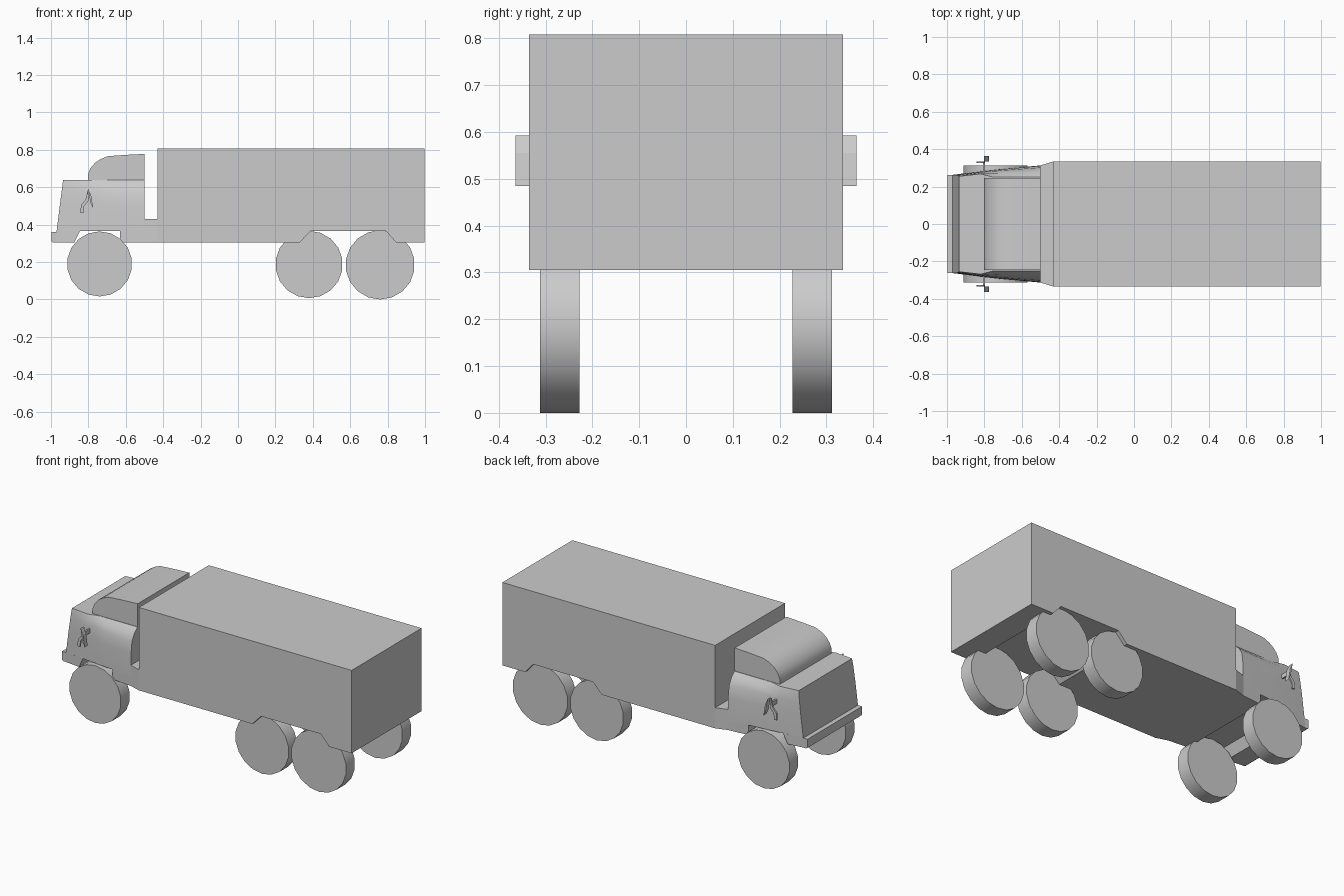
import bpy, bmesh, math
from mathutils import Vector

if "Cube" in bpy.data.objects:
    bpy.data.objects.remove(bpy.data.objects["Cube"], do_unlink=True)

GREY = (0.6, 0.6, 0.6, 1)
grey = bpy.data.materials.new("plain grey")
grey.use_nodes = True
grey.diffuse_color = GREY
grey.node_tree.nodes["Principled BSDF"].inputs["Base Color"].default_value = GREY


def finish(name, bm, smooth=None):
    bmesh.ops.recalc_face_normals(bm, faces=bm.faces)
    mesh = bpy.data.meshes.new(name)
    bm.to_mesh(mesh)
    bm.free()
    mesh.materials.append(grey)
    obj = bpy.data.objects.new(name, mesh)
    bpy.context.collection.objects.link(obj)
    if smooth:
        bpy.ops.object.select_all(action='DESELECT')
        obj.select_set(True)
        bpy.context.view_layer.objects.active = obj
        bpy.ops.object.shade_smooth_by_angle(angle=math.radians(smooth))
    return obj


def loft(name, rings, smooth=None):
    """Skin closed rings of points and cap both ends."""
    bm = bmesh.new()
    loops = [[bm.verts.new(p) for p in ring] for ring in rings]
    for a, b in zip(loops, loops[1:]):
        for i in range(len(a)):
            j = (i + 1) % len(a)
            bm.faces.new((a[i], a[j], b[j], b[i]))
    bm.faces.new(loops[0])
    bm.faces.new(loops[-1])
    return finish(name, bm, smooth)


def extrude_across(name, profile, y0, y1, smooth=None):
    """Side profile of (x, z) points carried from y0 to y1."""
    return loft(name, [[(x, y, z) for x, z in profile] for y in (y0, y1)], smooth)


def plan(z, half):
    """Symmetrical outline at height z from (x, half width) points."""
    return [(x, w, z) for x, w in half] + [(x, -w, z) for x, w in reversed(half)]


# Cargo body with the rear wheel openings
extrude_across("cargo_body", [
    (-0.43, 0.305), (0.33, 0.305), (0.39, 0.367), (0.79, 0.367),
    (0.845, 0.305), (0.997, 0.305), (0.997, 0.808), (-0.43, 0.808)], -0.335, 0.335)

# Cab shell, drawn in towards the shoulder line
loft("cab_shell", [
    plan(0.365, [(-0.97, 0.262), (-0.82, 0.282), (-0.7, 0.295), (-0.5, 0.313)]),
    plan(0.50, [(-0.953, 0.262), (-0.82, 0.28), (-0.7, 0.293), (-0.5, 0.311)]),
    plan(0.57, [(-0.944, 0.26), (-0.82, 0.277), (-0.7, 0.287), (-0.5, 0.302)]),
    plan(0.61, [(-0.939, 0.258), (-0.82, 0.273), (-0.7, 0.273), (-0.5, 0.28)]),
    plan(0.638, [(-0.935, 0.255), (-0.82, 0.268), (-0.75, 0.25), (-0.5, 0.25)])], 40)

# Skirts in front of and behind the front wheel opening
loft("front_skirt", [
    plan(0.305, [(-0.975, 0.262), (-0.875, 0.274)]),
    plan(0.365, [(-0.97, 0.262), (-0.845, 0.279)])])
loft("rear_skirt", [
    plan(z, [(-0.63, 0.301), (-0.5, 0.313), (-0.43, 0.335)]) for z in (0.305, 0.365)])
loft("cab_step", [plan(z, [(-0.5, 0.313), (-0.43, 0.335)]) for z in (0.365, 0.43)])

# Rounded cab roof
extrude_across("cab_roof", [
    (-0.5, 0.638), (-0.803, 0.638), (-0.802, 0.67), (-0.79, 0.7), (-0.765, 0.73),
    (-0.735, 0.75), (-0.695, 0.766), (-0.6, 0.773), (-0.5, 0.778)], -0.247, 0.247, 40)

# Bumper
extrude_across("bumper", [
    (-0.998, 0.31), (-0.99, 0.305), (-0.95, 0.305), (-0.95, 0.362), (-0.998, 0.362)],
    -0.262, 0.262)

# Mirrors: a leaning blade and a bracket on each side
for side, s in (("left", 1), ("right", -1)):
    extrude_across(side + "_mirror", [
        (-0.802, 0.593), (-0.785, 0.555), (-0.774, 0.485), (-0.788, 0.515)],
        s * 0.335, s * 0.364)
    extrude_across(side + "_mirror_bracket", [
        (-0.803, 0.585), (-0.797, 0.53), (-0.822, 0.5), (-0.826, 0.463),
        (-0.842, 0.463), (-0.84, 0.505), (-0.815, 0.535)], s * 0.325, s * 0.335)
    extrude_across(side + "_mirror_arm", [
        (-0.806, 0.56), (-0.796, 0.56), (-0.796, 0.535), (-0.806, 0.535)],
        s * 0.27, s * 0.33)

# Wheels
SIDES = 18
axles = {"front": (-0.74, 0.19, 0.174), "middle": (0.38, 0.187, 0.18),
         "rear": (0.76, 0.185, 0.185)}
for axle, (x, z, r) in axles.items():
    rim = [(x + r * math.sin(math.tau * i / SIDES), z - r * math.cos(math.tau * i / SIDES))
           for i in range(SIDES)]
    for side, s in (("left", 1), ("right", -1)):
        extrude_across(f"{axle}_{side}_wheel", rim, s * 0.228, s * 0.312, 40)
